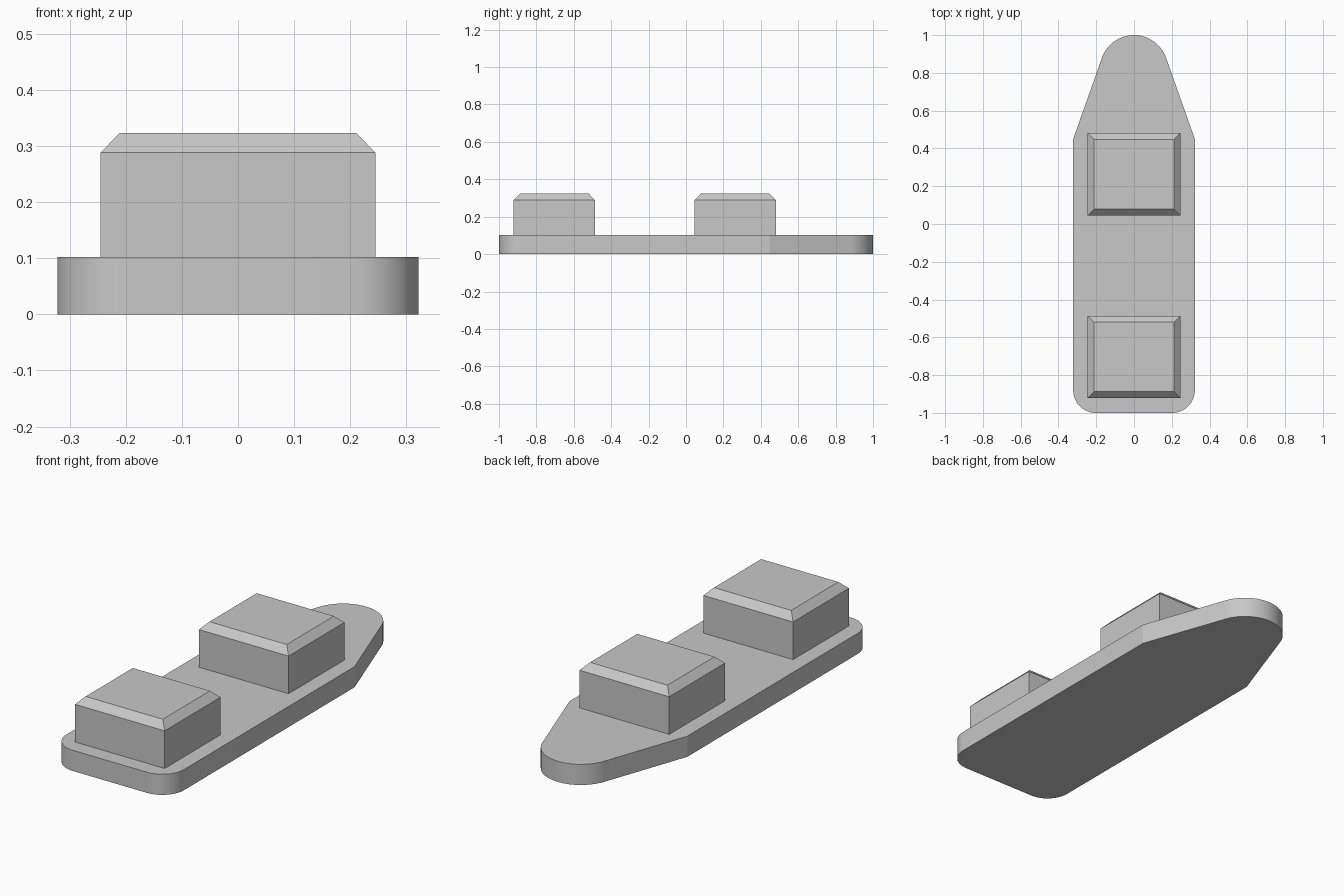
import bpy, bmesh
from math import cos, sin, radians, atan2, acos, hypot

if "Cube" in bpy.data.objects:
    bpy.data.objects.remove(bpy.data.objects["Cube"], do_unlink=True)

grey = bpy.data.materials.new("light grey")
grey.use_nodes = True
COLOUR = (0.58, 0.58, 0.58, 1)
grey.diffuse_color = COLOUR
grey.node_tree.nodes["Principled BSDF"].inputs["Base Color"].default_value = COLOUR


def finish(bm, name):
    bmesh.ops.recalc_face_normals(bm, faces=bm.faces)
    mesh = bpy.data.meshes.new(name)
    bm.to_mesh(mesh)
    bm.free()
    mesh.materials.append(grey)
    ob = bpy.data.objects.new(name, mesh)
    bpy.context.collection.objects.link(ob)
    return ob


def arc(cx, cy, r, start, end, steps):
    angles = [start + (end - start) * i / steps for i in range(steps + 1)]
    return [(cx + r * cos(a), cy + r * sin(a)) for a in angles]


# Hull: rounded stern corners, straight sides, tapered bow with a round nose
HALF, DECK, STERN_R, NOSE_R, SHOULDER = 0.322, 0.102, 0.12, 0.18, 0.45
nose_y = 1 - NOSE_R
dx, dy = HALF, SHOULDER - nose_y
tangent = atan2(dy, dx) + acos(NOSE_R / hypot(dx, dy))
side = arc(HALF - STERN_R, -1 + STERN_R, STERN_R, radians(-90), 0, 16)
side += [(HALF, SHOULDER)]
side += arc(0, nose_y, NOSE_R, tangent, radians(90), 24)
outline = side + [(-x, y) for x, y in reversed(side[:-1])]

bm = bmesh.new()
base = bm.faces.new([bm.verts.new((x, y, 0)) for x, y in outline])
top = bmesh.ops.extrude_face_region(bm, geom=[base], use_keep_orig=True)
bmesh.ops.translate(bm, vec=(0, 0, DECK),
                    verts=[v for v in top["geom"] if isinstance(v, bmesh.types.BMVert)])
hull = finish(bm, "hull")
bpy.context.view_layer.objects.active = hull
hull.select_set(True)
bpy.ops.object.shade_smooth_by_angle(angle=radians(15))


# Deck houses: boxes with a chamfered roof edge
def deck_house(name, y):
    half_x, half_y, chamfer = 0.245, 0.218, 0.034
    rings = ((DECK, 0), (0.288, 0), (0.323, chamfer))
    bm = bmesh.new()
    loops = []
    for z, inset in rings:
        a, b = half_x - inset, half_y - inset
        loops.append([bm.verts.new((sx * a, y + sy * b, z))
                      for sx, sy in ((-1, -1), (1, -1), (1, 1), (-1, 1))])
    for low, high in zip(loops, loops[1:]):
        for i in range(4):
            j = (i + 1) % 4
            bm.faces.new((low[i], low[j], high[j], high[i]))
    bm.faces.new(loops[-1])
    bm.faces.new(loops[0][::-1])
    return finish(bm, name)


deck_house("bow_deck_house", 0.263)
deck_house("stern_deck_house", -0.704)
